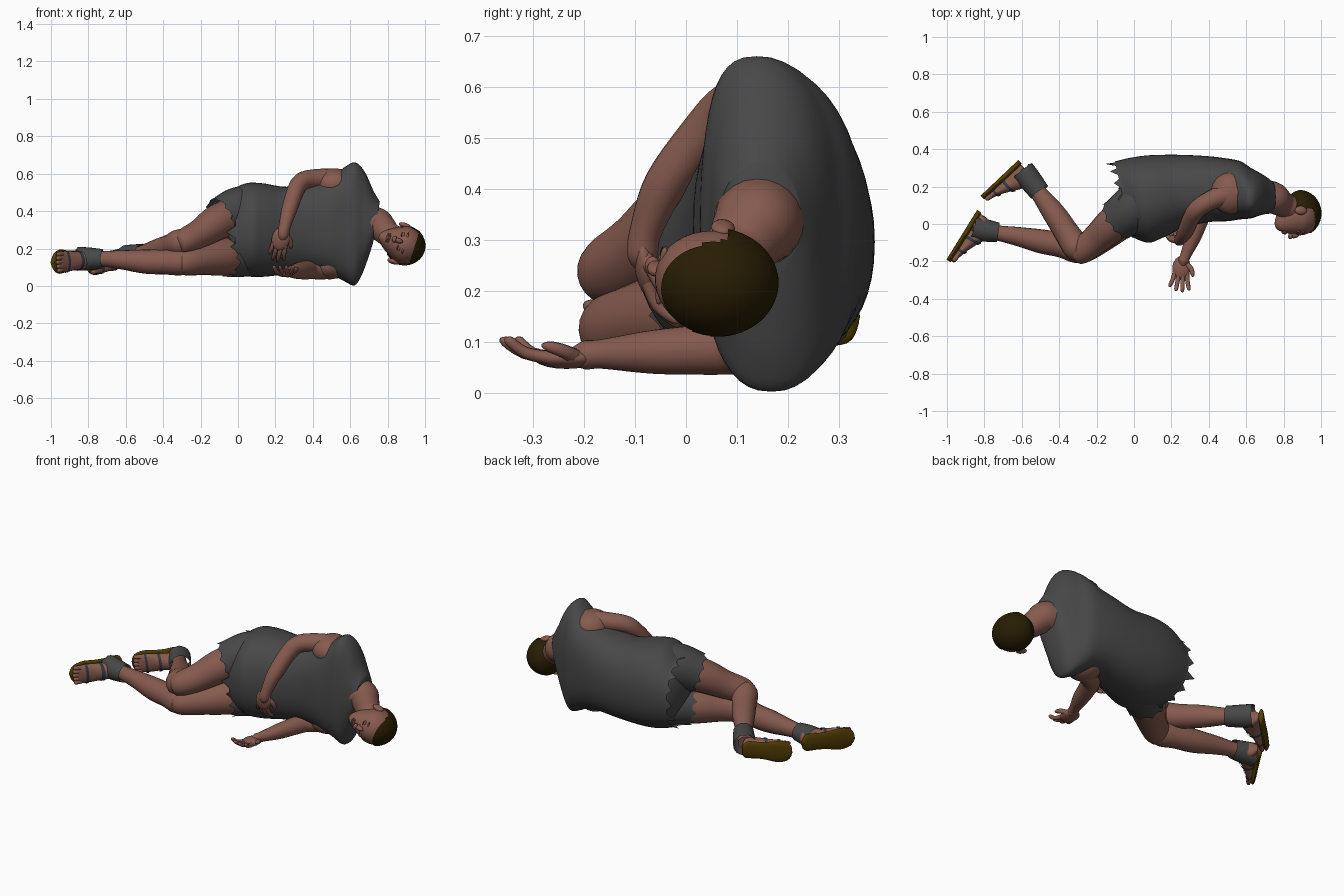
import bpy, bmesh, math, random
from mathutils import Vector, Matrix

if "Cube" in bpy.data.objects:
    bpy.data.objects.remove(bpy.data.objects["Cube"])

random.seed(4)

def material(name, col):
    m = bpy.data.materials.new(name)
    m.diffuse_color = (*col, 1)
    m.use_nodes = True
    m.node_tree.nodes["Principled BSDF"].inputs["Base Color"].default_value = m.diffuse_color
    return m

SKIN = material("brown skin", (.24, .104, .077))
CLOTH = material("grey cloth", (.064, .064, .064))
HAIR = material("dark brown hair", (.021, .0125, .001))
SOLE = material("brown sole", (.085, .046, .001))
STRAP = material("blue grey strap", (.03, .04, .055))

def finish(name, bm, mat, angle=1.0):
    bmesh.ops.recalc_face_normals(bm, faces=bm.faces)
    me = bpy.data.meshes.new(name)
    bm.to_mesh(me)
    bm.free()
    me.materials.append(mat)
    me.shade_smooth()
    me.set_sharp_from_angle(angle=angle)
    ob = bpy.data.objects.new(name, me)
    bpy.context.collection.objects.link(ob)
    return ob

def smooth(rows, n=5):
    """Catmull-Rom interpolation of rows of numbers."""
    out = []
    for i in range(len(rows) - 1):
        p0, p1, p2, p3 = rows[max(i-1, 0)], rows[i], rows[i+1], rows[min(i+2, len(rows)-1)]
        for k in range(n):
            t = k / n
            out.append([.5*(2*b + (c-a)*t + (2*a-5*b+4*c-d)*t*t + (3*b-a-3*c+d)*t**3)
                        for a, b, c, d in zip(p0, p1, p2, p3)])
    return out + [list(rows[-1])]

def loft(name, rings, mat, cap0=True, cap1=True, angle=1.0):
    bm = bmesh.new()
    vs = [[bm.verts.new(p) for p in r] for r in rings]
    n = len(vs[0])
    for a, b in zip(vs, vs[1:]):
        for i in range(n):
            bm.faces.new((a[i], a[(i+1) % n], b[(i+1) % n], b[i]))
    if cap0:
        bm.faces.new(vs[0])
    if cap1:
        bm.faces.new(vs[-1])
    return finish(name, bm, mat, angle)

def tube(name, rows, mat, seg=20, n=5, cap=True, jag=0.0):
    """Round limb through rows (x, y, z, radius); jag makes a torn end."""
    rows = smooth(rows, n)
    P = [Vector(r[:3]) for r in rows]
    rings, side = [], None
    for i, p in enumerate(P):
        t = (P[min(i+1, len(P)-1)] - P[max(i-1, 0)]).normalized()
        if side is None:
            side = t.cross(Vector((1, 0, 0)) if abs(t.z) > .9 else Vector((0, 0, 1)))
        side = (side - t * side.dot(t)).normalized()
        up = side.cross(t)
        last = i == len(P) - 1
        rings.append([p + (side*math.cos(a) + up*math.sin(a)) * rows[i][3]
                      + (t * jag * random.uniform(.6, 1) * (k % 3 == 0) if last else t*0)
                      for k, a in enumerate(2*math.pi*j/seg for j in range(seg))])
    return loft(name, rings, mat, cap, cap)

def ball(name, M, loc, rad, mat, shape=None, keep=None, u=28, v=18):
    bm = bmesh.new()
    bmesh.ops.create_uvsphere(bm, u_segments=u, v_segments=v, radius=1)
    if keep:
        bmesh.ops.delete(bm, geom=[f for f in bm.faces if not keep(f.calc_center_median())],
                         context='FACES')
    for w in bm.verts:
        p = shape(w.co) if shape else w.co
        w.co = M @ (Vector(loc) + Vector(a*b for a, b in zip(p, rad)))
    return finish(name, bm, mat)

# Shirt: rows are x, y min, y max, z min, z max, tilt, roundness
torso = smooth([(-.055, -.07, .335, .085, .49, .045, .9), (.03, -.10, .355, .055, .545, .045, .9),
                (.12, -.075, .368, .048, .55, .03, .9), (.26, -.02, .37, .062, .53, .01, .88),
                (.40, .01, .362, .075, .555, 0, .82), (.50, .015, .35, .058, .585, 0, .78),
                (.57, .025, .335, .024, .635, 0, .8), (.625, .03, .30, .003, .66, 0, .84),
                (.67, .045, .275, .06, .61, 0, .9), (.71, .055, .25, .15, .51, 0, .95),
                (.74, .065, .225, .23, .45, 0, 1)])
SEG = 48
rings = []
for x, y0, y1, z0, z1, tilt, e in torso:
    ring = []
    for k in range(SEG):
        c, s = math.cos(2*math.pi*k/SEG), math.sin(2*math.pi*k/SEG)
        c2, s2 = (math.copysign(abs(q)**e, q) for q in (c, s))
        ring.append(Vector((x - tilt*c + .018*s*max(0, (x-.62)/.12),
                            (y0+y1)/2 + c2*(y1-y0)/2 - .03*max(0, s2)**3*max(0, 1-abs(x-.62)/.1),
                            (z0+z1)/2 + s2*(z1-z0)/2)))
    rings.append(ring)
hem = [p + Vector((-random.uniform(.03, .06) if k % 3 == 0 else -.003, 0, 0))
       for k, p in enumerate(rings[0])]
loft("torn_shirt", [hem] + rings, CLOTH, False, True)

# Shorts
ball("shorts_seat", Matrix(), (.06, .13, .29), (.15, .2, .235), CLOTH)
tube("upper_shorts_leg", [(.08, .16, .405, .13), (0, .085, .40, .128), (-.09, .02, .362, .112)],
     CLOTH, 30, cap=False, jag=.02)
tube("lower_shorts_leg", [(.08, .14, .18, .12), (.01, .08, .165, .118), (-.055, .03, .155, .108)],
     CLOTH, 30, cap=False, jag=.03)

# Legs
tube("upper_thigh", [(.06, .15, .41, .1), (-.1, .01, .345, .096), (-.2, -.08, .28, .08),
                     (-.275, -.14, .243, .071), (-.315, -.157, .235, .056), (-.332, -.163, .23, .02)], SKIN)
tube("upper_shin", [(-.27, -.16, .238, .045), (-.305, -.128, .232, .073), (-.36, -.045, .21, .067),
                    (-.43, .06, .19, .061), (-.52, .18, .17, .043), (-.58, .26, .155, .04)], SKIN)
tube("lower_thigh", [(.06, .14, .17, .1), (-.08, .015, .155, .1), (-.19, -.08, .14, .082),
                     (-.275, -.138, .127, .072), (-.315, -.151, .125, .055), (-.33, -.155, .125, .02)], SKIN)
tube("lower_shin", [(-.25, -.15, .125, .04), (-.3, -.14, .127, .07), (-.39, -.113, .127, .066),
                    (-.5, -.092, .13, .064), (-.63, -.065, .14, .05), (-.74, -.045, .145, .04),
                    (-.86, -.01, .145, .038)], SKIN)
tube("upper_ankle_cuff", [(-.505, .17, .17, .056), (-.555, .235, .16, .062), (-.595, .285, .155, .064)],
     CLOTH, 24, cap=False, jag=.006)
tube("lower_ankle_cuff", [(-.725, -.045, .145, .052), (-.79, -.035, .145, .06), (-.855, -.02, .145, .064)],
     CLOTH, 24, cap=False, jag=.006)

# Feet with soles, straps and toes
def foot(name, heel, toe):
    heel, toe = Vector(heel), Vector(toe)
    d = toe - heel
    L = d.length
    d.normalize()
    up = d.cross(Vector((0, 0, 1))).normalized()
    if up.x < 0:
        up = -up
    wid = d.cross(up)

    def ring(t, w, h, lo=0):
        return [heel + d*t*L + wid*w*math.cos(a) + up*(lo + (h-lo)*(.5+.5*math.sin(a)))
                for a in (2*math.pi*k/20 for k in range(20))]
    rows = smooth([(0, .022, .045), (.07, .042, .085), (.27, .046, .105), (.5, .05, .075),
                   (.72, .056, .045), (.88, .052, .03), (.93, .04, .022)], 4)
    loft(name + "_foot", [ring(t, w, h, .0) for t, w, h in rows], SKIN)
    sole = smooth([(-.03, .01, .004), (-.005, .035, .006), (.08, .051, .008), (.3, .05, .008),
                   (.5, .054, .008), (.75, .065, .008), (.92, .056, .008), (1, .035, .006),
                   (1.025, .01, .004)], 3)
    loft(name + "_sole", [ring(t, w, h, -.022) for t, w, h in sole], SOLE)
    for k, i in enumerate((11, 16)):
        loft(f"{name}_strap_{k}", [ring(t, w + .004, h + .006, -.004) for t, w, h in rows[i:i+2]],
             STRAP, False, False)
    for k in range(5):
        s = (k - 2) * .021
        a = heel + d*L*.84 + wid*s + up*.018
        b = heel + d*L*(.98 - .01*abs(k-2)) + wid*s*1.05 + up*.014
        tube(f"{name}_toe_{k}", [(*a, .013), (*(a+b)/2, .013), (*b, .011), (*(b + d*.007), .003)],
             SKIN, 8, 2)

foot("upper", (-.61, .32, .15), (-.80, .14, .115))
foot("lower", (-.825, .055, .145), (-.98, -.195, .125))

# Arms, with bare shoulders filling the armholes
ball("upper_shoulder", Matrix(), (.515, .165, .545), (.105, .112, .083), SKIN)
tube("upper_arm", [(.57, .17, .555, .07), (.50, .16, .568, .06), (.41, .125, .572, .052), (.345, .085, .56, .049),
                   (.31, .04, .515, .046), (.275, -.04, .41, .042), (.25, -.078, .32, .032),
                   (.24, -.086, .27, .03), (.237, -.086, .245, .015)], SKIN)
ball("lower_shoulder", Matrix(), (.49, .165, .115), (.10, .10, .08), SKIN)
tube("lower_arm", [(.55, .17, .11, .068), (.46, .15, .092, .057), (.39, .105, .088, .052),
                   (.358, .045, .085, .05), (.318, -.065, .08, .043), (.277, -.165, .076, .029),
                   (.264, -.2, .074, .028), (.26, -.225, .074, .014)], SKIN)

def hand(name, wrist, d, palm, side, spread, curl):
    """d: finger direction, palm: palm facing, side: towards the thumb."""
    W, d, palm, side = map(Vector, (wrist, d, palm, side))
    M = Matrix((side, d, palm)).transposed().to_4x4() @ Matrix.Scale(1.12, 4)
    M.translation = W
    ball(name + "_palm", M, (0, .04, 0), (.044, .058, .019), SKIN, u=16, v=10)
    for k in range(4):
        s = (k - 1.5) * .019
        ln = (.066, .077, .074, .058)[3 - k]
        pts = [(s, .065, 0, .013), (s*(1+spread*.5), .075 + ln*.5, curl*.3, .0115),
               (s*(1+spread), .07 + ln, curl, .01), (s*(1+spread), .075 + ln, curl*1.2, .003)]
        tube(f"{name}_finger_{k}", [(*(M @ Vector(p[:3])), p[3]) for p in pts], SKIN, 8, 3)
    pts = [(.02, .02, 0, .017), (.046, .04, .012, .014), (.056, .065, .02, .011), (.058, .078, .022, .003)]
    tube(name + "_thumb", [(*(M @ Vector(p[:3])), p[3]) for p in pts], SKIN, 8, 3)

hand("lower_hand", (.258, -.19, .068), (-.1, -.995, 0), (0, 0, 1), (.995, -.1, 0), .6, .03)
hand("upper_hand", (.24, -.086, .295), (-.24, .12, -.963), (.0, .993, .12), (.97, .03, -.24), .3, .04)

# Neck
tube("neck", [(.70, .145, .338, .09), (.745, .138, .33, .087), (.775, .12, .305, .076),
              (.81, .098, .272, .067), (.87, .07, .24, .065)], SKIN, 24)

# Head, in a local frame: X side, Y face direction, Z crown
u = Vector((.95, -.02, -.3)).normalized()
f = Vector((-.02, -.98, .12))
f = (f - u*f.dot(u)).normalized()
H = Matrix((f.cross(u), f, u)).transposed().to_4x4()
H.translation = Vector((.885, .056, .22))

def skull(p):
    q = max(0, -p.z)
    return Vector((p.x*(1 - .3*q), p.y*(1 - .15*q) + .48*q*q, p.z*(1 + .24*q)))

ball("head", H, (0, 0, 0), (.102, .117, .112), SKIN, skull, u=40, v=28)
ball("hair", H, (0, -.002, 0), (.109, .124, .118), HAIR, skull,
     lambda c: c.z > .46 + .1*c.y or (c.y < -.1 and c.z > -.55) or c.z - c.y*1.6 > .45,
     u=56, v=40)
ball("nose", H, (0, .116, -.035), (.014, .018, .03), SKIN, u=12, v=10)
ball("nose_tip", H, (0, .124, -.053), (.019, .015, .012), SKIN, u=12, v=10)
for k, z in enumerate((-.081, -.092)):
    ball(f"lip_{k}", H, (0, .105 - .003*k, z), (.026, .009, .006), SKIN, u=12, v=8)
for s in (-1, 1):
    ball("ear", H, (s*.102, -.005, -.025), (.014, .024, .034), SKIN, u=14, v=10)
    ball("eyelid", H, (s*.035, .103, -.018), (.019, .008, .01), SKIN, u=12, v=8)
    ball("closed_eye", H, (s*.035, .108, -.023), (.016, .004, .002), HAIR, u=12, v=8)
    ball("brow", H, (s*.036, .104, .008), (.024, .008, .006), SKIN, u=12, v=8)
